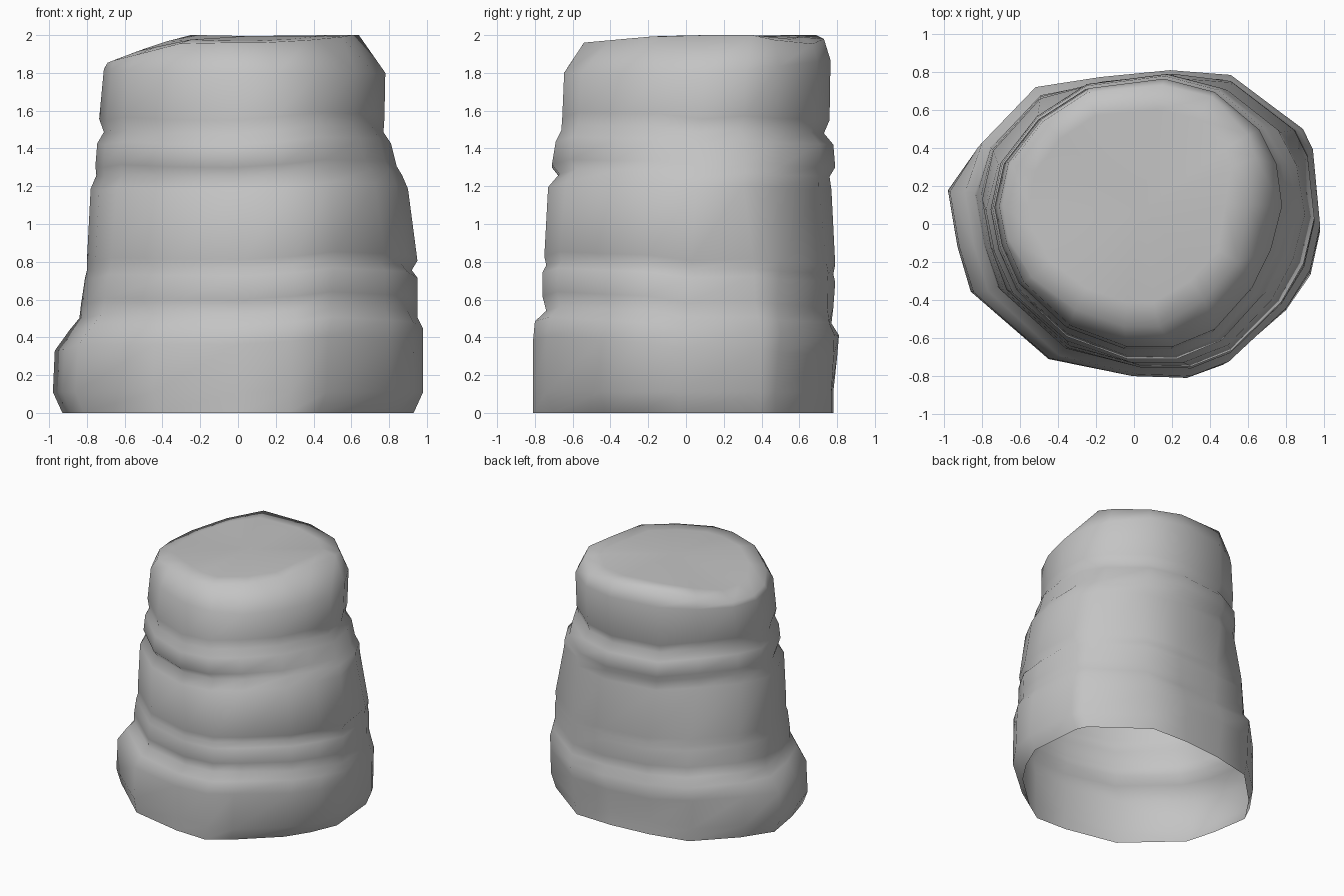
import bpy
import bmesh
import random

random.seed(4)
cube = bpy.data.objects.get("Cube")
if cube:
    bpy.data.objects.remove(cube)

# Plan outlines, counterclockwise from the -x side
BASE = [(-.98, .2), (-.93, -.1), (-.86, -.34), (-.45, -.7), (0, -.79),
        (.28, -.8), (.47, -.73), (.8, -.44), (.93, -.25), (.98, -.02),
        (.94, .42), (.9, .5), (.48, .8), (.15, .81), (-.2, .78),
        (-.53, .71), (-.82, .43)]
SHOULDER = [(-.73, .1), (-.69, -.1), (-.6, -.3), (-.35, -.53), (-.05, -.64),
            (.2, -.64), (.42, -.55), (.62, -.33), (.72, -.13), (.78, .1),
            (.75, .32), (.66, .5), (.42, .7), (.15, .77), (-.25, .72),
            (-.5, .56), (-.68, .33)]
CROWN = [(-.69, .1), (-.66, -.08), (-.54, -.28), (-.31, -.45), (-.05, -.54),
         (.13, -.54), (.37, -.4), (.42, -.34), (.55, -.2), (.6, .1),
         (.64, .35), (.6, .47), (.41, .67), (.15, .73), (-.25, .69),
         (-.48, .54), (-.65, .32)]

# Weathered layers: height, -x, +x, -y, +y reach
LAYERS = [(0, .93, .93, .81, .78), (.11, .98, .98, .81, .78),
          (.35, .97, .98, .81, .8), (.46, .89, .98, .8, .81),
          (.52, .84, .95, .74, .77), (.6, .83, .95, .76, .78),
          (.73, .81, .95, .76, .79), (.77, .8, .92, .74, .78),
          (.82, .8, .95, .75, .79), (1.2, .78, .9, .73, .77),
          (1.27, .75, .87, .67, .76), (1.32, .755, .84, .71, .79),
          (1.44, .745, .81, .69, .78), (1.5, .71, .77, .66, .73),
          (1.57, .735, .775, .655, .76), (1.8, .71, .78, .645, .765)]


def outline(layer):
    """Blend the base into the shoulder and fit it to the layer's reach."""
    z, left, right, front, back = layer
    t = min(1, max(0, z - .2) / 1.1)
    pts = [(a[0] + (b[0] - a[0]) * t, a[1] + (b[1] - a[1]) * t)
           for a, b in zip(BASE, SHOULDER)]
    low_x, high_x = min(p[0] for p in pts), max(p[0] for p in pts)
    low_y, high_y = min(p[1] for p in pts), max(p[1] for p in pts)
    return [(-left + (x - low_x) / (high_x - low_x) * (left + right),
             -front + (y - low_y) / (high_y - low_y) * (front + back))
            for x, y in pts]


def crown_height(x, y):
    """The crown falls away towards -x, the front and the +x back corner."""
    side = .15 * max(0, (-x - .25) / .45) ** 1.2
    corner = .35 * max(0, y - .35) * max(0, x)
    return 2 - side - corner - .09 * max(0, -y - .1)


bm = bmesh.new()
rings = []
wobble = [random.uniform(-.025, .025) for _ in BASE]
for layer in LAYERS:
    ring = []
    for i, (x, y) in enumerate(outline(layer)):
        z = layer[0]
        # Lower ledges dip towards the back
        if .2 < z < 1.7:
            z += wobble[i] - .06 * y * max(0, 1 - z / 1.2)
        # Chipped lower corner
        if z == 0 and 6 <= i <= 8:
            x, y = x * .95, y * .95
        # Fuller back right corner above the base
        if .45 < layer[0] < .85 and i >= 15:
            x, y = x * 1.06, y * 1.06
        # Grooves fade out on the back left corner
        if layer[0] in (.52, .77, 1.27) and 10 <= i <= 12:
            x, y = x * 1.02, y * 1.02
        ring.append(bm.verts.new((x, y, z)))
    rings.append(ring)

# Shoulder rises to the back, then the crown and its inner ring
for v in rings[-1]:
    v.co.z += .12 * max(0, v.co.y - .2) + .03 * max(0, -v.co.x)
rings.append([bm.verts.new((x, y, crown_height(x, y))) for x, y in CROWN])
rings.append([bm.verts.new((x * .8, .02 + y * .8, crown_height(x * .8, y * .8)))
              for x, y in CROWN])

# Walls between rings; the underside stays open
count = len(BASE)
for low, high in zip(rings, rings[1:]):
    for i in range(count):
        j = (i + 1) % count
        bm.faces.new((low[i], low[j], high[j], high[i]))
peak = bm.verts.new((.05, .08, 1.995))
for i in range(count):
    bm.faces.new((rings[-1][i], rings[-1][(i + 1) % count], peak))
for face in bm.faces:
    face.smooth = True

mesh = bpy.data.meshes.new("rock_pillar")
bm.to_mesh(mesh)
bm.free()
rock = bpy.data.objects.new("rock_pillar", mesh)
bpy.context.collection.objects.link(rock)

# Stone colour
stone = bpy.data.materials.new("grey stone")
stone.use_nodes = True
colour = (.55, .55, .55, 1)
stone.diffuse_color = colour
stone.node_tree.nodes["Principled BSDF"].inputs["Base Color"].default_value = colour
mesh.materials.append(stone)
